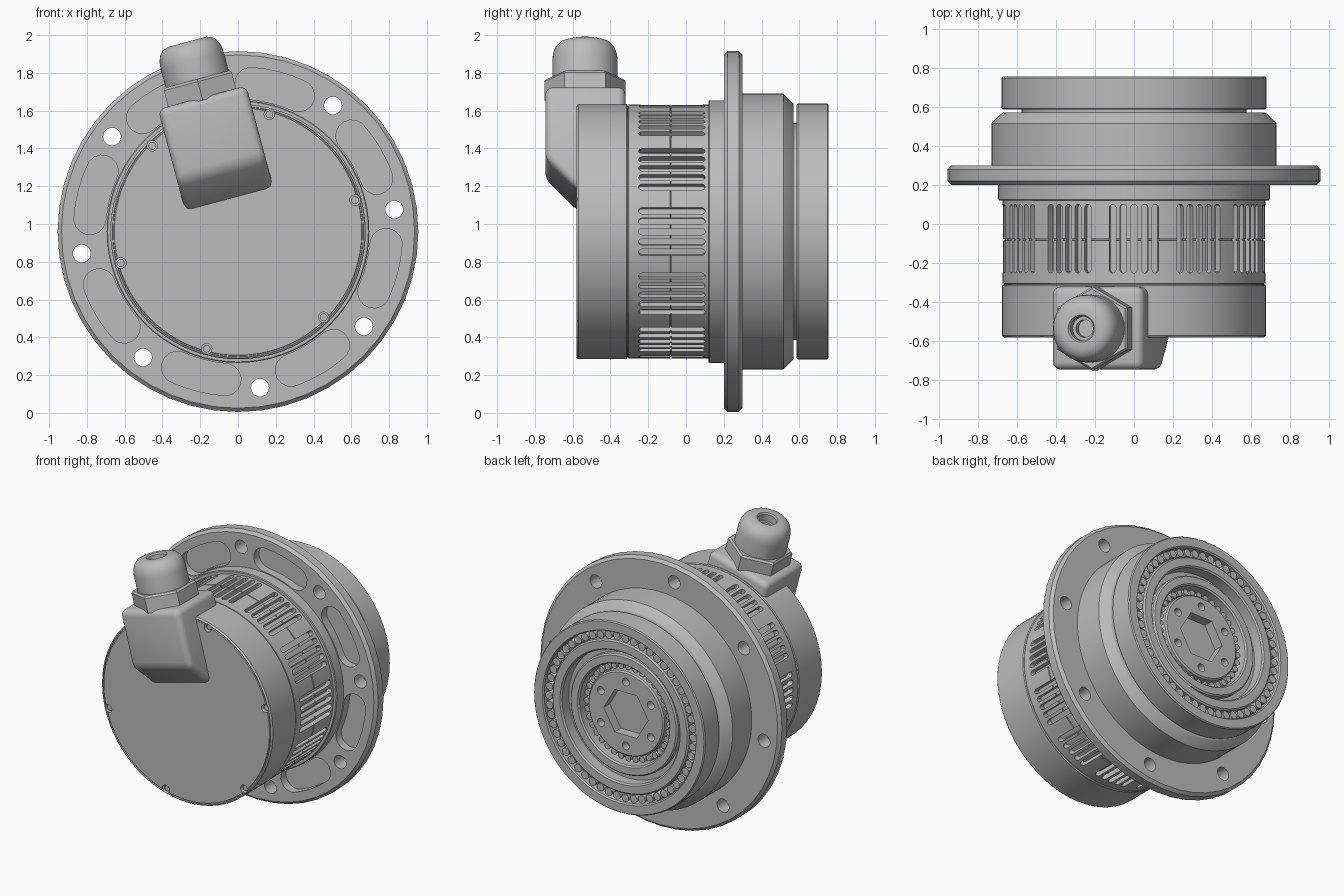
import bpy, bmesh
from math import sin, cos, pi, radians
from mathutils import Matrix, Vector

if "Cube" in bpy.data.objects:
    bpy.data.objects.remove(bpy.data.objects["Cube"])

metal = bpy.data.materials.new("plain_grey")
metal.use_nodes = True
GREY = (0.5, 0.5, 0.5, 1)
metal.diffuse_color = GREY
metal.node_tree.nodes["Principled BSDF"].inputs["Base Color"].default_value = GREY

CENTRE = Vector((0, 0, 0.96))
ALONG_Y = (-pi / 2, 0, 0)          # local z becomes the main axis, front to back
TILTED = (0, -radians(15), 0)      # cable outlet leans to one side


def to_object(name, bm, rotation=ALONG_Y):
    bmesh.ops.remove_doubles(bm, verts=bm.verts, dist=1e-5)
    bmesh.ops.recalc_face_normals(bm, faces=bm.faces)
    mesh = bpy.data.meshes.new(name)
    bm.to_mesh(mesh)
    bm.free()
    mesh.materials.append(metal)
    obj = bpy.data.objects.new(name, mesh)
    bpy.context.collection.objects.link(obj)
    obj.location = CENTRE
    obj.rotation_euler = rotation
    return obj


def activate(obj):
    bpy.ops.object.select_all(action='DESELECT')
    obj.select_set(True)
    bpy.context.view_layer.objects.active = obj


def finish(obj, cutter=None, bevel=0):
    activate(obj)
    if cutter:
        mod = obj.modifiers.new("cut", 'BOOLEAN')
        mod.operation, mod.solver, mod.object = 'DIFFERENCE', 'EXACT', cutter
        bpy.ops.object.modifier_apply(modifier=mod.name)
        bpy.data.objects.remove(cutter)
    if bevel:
        mod = obj.modifiers.new("round", 'BEVEL')
        mod.width, mod.segments = bevel, 4
        bpy.ops.object.modifier_apply(modifier=mod.name)
    bpy.ops.object.shade_smooth_by_angle(angle=radians(30))
    return obj


def lathe(name, profile, sides=72, phase=0, rotation=ALONG_Y, offset=(0, 0, 0)):
    """Spin (radius, height) points around local z."""
    bm = bmesh.new()
    verts = [bm.verts.new((r * cos(phase), r * sin(phase), h)) for r, h in profile]
    edges = [bm.edges.new(pair) for pair in zip(verts, verts[1:])]
    bmesh.ops.spin(bm, geom=verts + edges, cent=(0, 0, 0), axis=(0, 0, 1),
                   angle=2 * pi, steps=sides, use_duplicate=False)
    bmesh.ops.translate(bm, verts=bm.verts, vec=offset)
    return to_object(name, bm, rotation)


def add_prism(bm, outline, low, high, matrix=Matrix()):
    face = bm.faces.new([bm.verts.new(matrix @ Vector((x, y, low))) for x, y in outline])
    new = bmesh.ops.extrude_face_region(bm, geom=[face])["geom"]
    move = matrix.to_3x3() @ Vector((0, 0, high - low))
    bmesh.ops.translate(bm, verts=[v for v in new if isinstance(v, bmesh.types.BMVert)], vec=move)


def polar(radius, degrees):
    return radius * cos(radians(degrees)), -radius * sin(radians(degrees))


def circle(radius, sides, centre=(0, 0), phase=0):
    return [(centre[0] + radius * cos(phase + 2 * pi * i / sides),
             centre[1] + radius * sin(phase + 2 * pi * i / sides)) for i in range(sides)]


def stadium(half, width, n=6):
    """Slot outline, long in y."""
    arc = [pi * i / n for i in range(n + 1)]
    return ([(width * cos(a), half + width * sin(a)) for a in arc]
            + [(-width * cos(a), -half - width * sin(a)) for a in arc])


def curved_slot(radius, half_angle, width, middle):
    """A stadium bent around the main axis."""
    outline = []
    for end in (1, -1):
        edge = [(end * width, end * half_angle * t) for t in (-0.5, 0, 0.5)]
        outline += [polar(radius + w, middle + a) for w, a in edge]
        cx, cy = polar(radius, middle + end * half_angle)
        for i in range(9):
            a = radians(middle) + (0 if end > 0 else pi) + pi * i / 8
            outline.append((cx + width * cos(a), cy - width * sin(a)))
    return outline


# Front cap with six recessed screws
SCREWS = [polar(0.642, 15 + 60 * i) for i in range(6)]
cap = lathe("front_cap", [(0, -0.58), (0.655, -0.58), (0.657, -0.572), (0.663, -0.572),
                          (0.665, -0.58), (0.67, -0.578), (0.676, -0.57), (0.676, -0.315),
                          (0.67, -0.31), (0, -0.31)])
bm = bmesh.new()
for spot in SCREWS:
    add_prism(bm, circle(0.028, 16, spot), -0.6, -0.545)
finish(cap, to_object("screw_cutter", bm))
bm = bmesh.new()
for spot in SCREWS:
    add_prism(bm, circle(0.02, 16, spot), -0.55, -0.562)
finish(to_object("cap_screws", bm))

# Vented body: twelve groups of five slots
body = lathe("vented_body", [(0, -0.315), (0.665, -0.315), (0.665, -0.306), (0.672, -0.304),
                             (0.672, -0.084), (0.662, -0.083), (0.662, -0.077),
                             (0.672, -0.076), (0.672, 0.125), (0, 0.125)])
bm = bmesh.new()
radial = Matrix(((0, 0, 1, 0), (1, 0, 0, 0), (0, 1, 0, -0.075), (0, 0, 0, 1)))
for group in range(12):
    for slot in range(-2, 3):
        turn = Matrix.Rotation(radians(30 * group + 4.7 * slot), 4, 'Z')
        add_prism(bm, stadium(0.159, 0.017), 0.635, 0.72, turn @ radial)
finish(body, to_object("vent_cutter", bm))

finish(lathe("collar", [(0, 0.12), (0.69, 0.12), (0.695, 0.125), (0.695, 0.205), (0, 0.205)]))

# Mounting flange with eight bolt holes and eight front pockets
flange = lathe("mounting_flange", [(0, 0.2), (0.935, 0.2), (0.955, 0.22), (0.955, 0.28),
                                   (0.935, 0.3), (0, 0.3)], sides=48)
bm = bmesh.new()
for i in range(8):
    add_prism(bm, circle(0.047, 24, polar(0.835, 8 + 45 * i)), 0.1, 0.4)
    add_prism(bm, curved_slot(0.787, 9.5, 0.085, 30.5 + 45 * i), 0.15, 0.26)
finish(flange, to_object("flange_cutter", bm))

# Rear drum
finish(lathe("rear_drum", [(0, 0.295), (0.73, 0.295), (0.73, 0.515), (0.68, 0.565),
                           (0.67, 0.57), (0, 0.57)]))

# Output ring with bearing races
finish(lathe("output_ring", [(0, 0.56), (0.575, 0.56), (0.575, 0.585), (0.67, 0.585),
                             (0.677, 0.592), (0.677, 0.748), (0.67, 0.755), (0.608, 0.755),
                             (0.6, 0.745), (0.6, 0.68), (0.54, 0.68), (0.54, 0.735),
                             (0.53, 0.745), (0.475, 0.745), (0.465, 0.735), (0.465, 0.66),
                             (0.425, 0.66), (0.425, 0.695), (0.415, 0.705), (0.365, 0.705),
                             (0.355, 0.695), (0.355, 0.6), (0, 0.6)]))


def rollers(name, count, ring, radius, low, high):
    bm = bmesh.new()
    for i in range(count):
        add_prism(bm, circle(radius, 12, polar(ring, 360 * i / count)), low, high)
    finish(to_object(name, bm))


rollers("outer_rollers", 54, 0.57, 0.028, 0.67, 0.735)
rollers("inner_rollers", 36, 0.326, 0.022, 0.595, 0.655)

# Output hub with hexagonal socket and six holes
hub = lathe("output_hub", [(0, 0.59), (0.3, 0.59), (0.3, 0.67), (0.29, 0.68), (0, 0.68)])
bm = bmesh.new()
add_prism(bm, circle(0.175, 6), 0.61, 0.75)
for i in range(6):
    add_prism(bm, circle(0.028, 16, polar(0.228, 30 + 60 * i)), 0.625, 0.75)
finish(hub, to_object("hub_cutter", bm))

# Cable outlet box: side profile (y, z) pushed across x
bm = bmesh.new()
across = Matrix(((0, 0, 1, 0), (1, 0, 0, 0), (0, 1, 0, 0), (0, 0, 0, 1)))
side = [(-0.745, 0.735), (-0.745, 0.34), (-0.57, 0.165), (-0.32, 0.165), (-0.32, 0.735)]
add_prism(bm, side, -0.242, 0.242, across)
finish(to_object("cable_box", bm, TILTED), bevel=0.04)

# Cable gland
GLAND = (0, -0.535, 0)
finish(lathe("gland_nut", [(0, 0.72), (0.215, 0.72), (0.215, 0.822), (0.203, 0.835),
                           (0, 0.835)], 6, pi / 2, TILTED, GLAND))
finish(lathe("gland_dome", [(0, 0.82), (0.173, 0.82), (0.173, 0.94), (0.169, 0.975),
                            (0.156, 1.008), (0.135, 1.03), (0.105, 1.04), (0.07, 1.04),
                            (0.062, 1.03), (0.062, 0.98), (0.045, 0.98), (0.045, 0.93),
                            (0, 0.93)], 40, 0, TILTED, GLAND))
